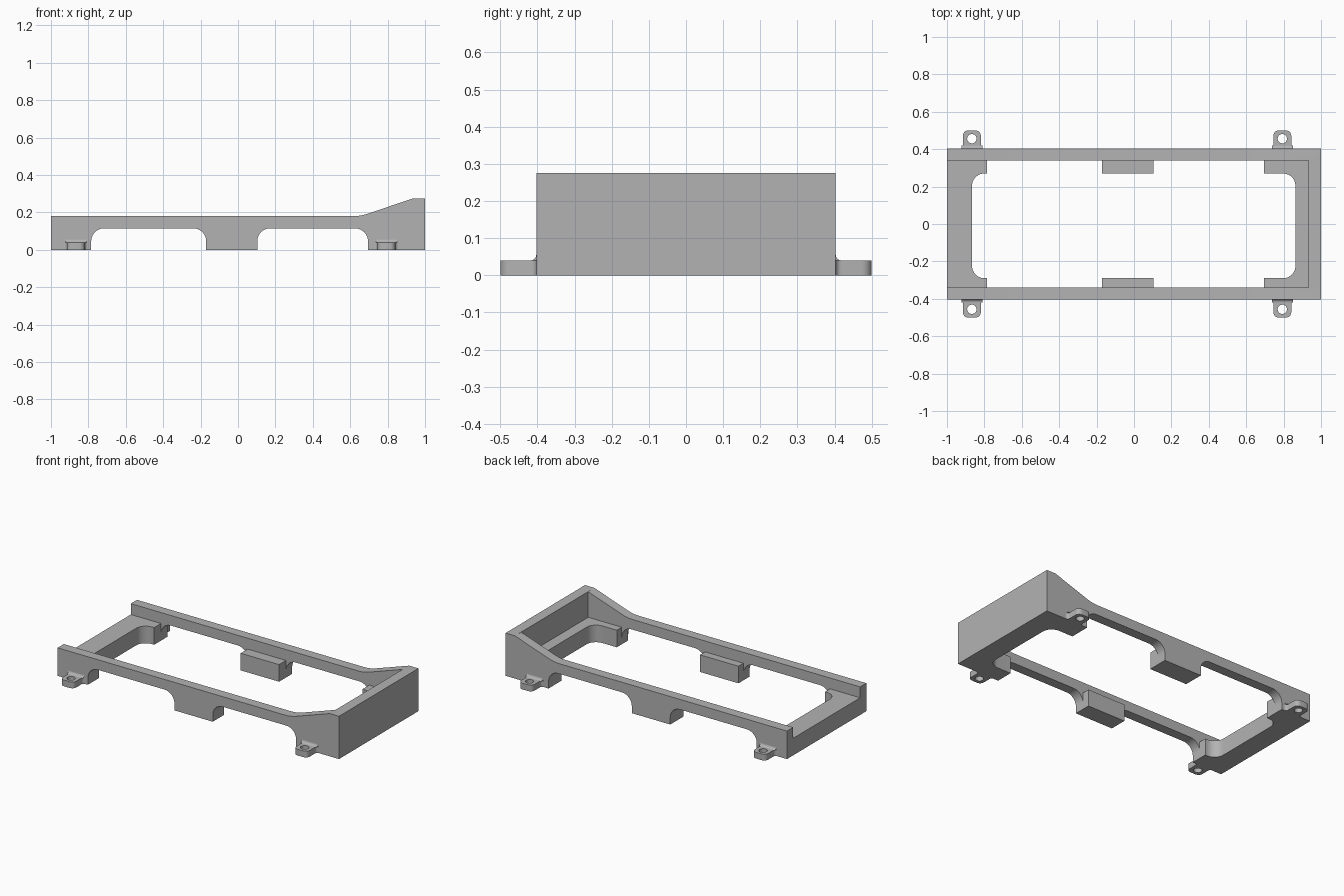
import bpy, bmesh
from math import sin, cos, radians
from mathutils import Vector

cube = bpy.data.objects.get("Cube")
if cube:
    bpy.data.objects.remove(cube)

grey = bpy.data.materials.new("plain grey")
grey.use_nodes = True
COLOUR = (0.45, 0.45, 0.45, 1)
grey.diffuse_color = COLOUR
grey.node_tree.nodes["Principled BSDF"].inputs["Base Color"].default_value = COLOUR

WALL_OUT, WALL_IN = 0.403, 0.34
EMBED = 0.37
SHELF, ARCH = 0.11, 0.115
PAD_FRONT, PAD_BACK = -0.29, 0.27


def arc(cx, cy, r, start, end, steps=10):
    angles = [radians(start + (end - start) * i / steps) for i in range(steps + 1)]
    return [(cx + r * cos(a), cy + r * sin(a)) for a in angles]


def prism(name, outline, low, high, axis="z"):
    """Extrude a flat outline along one axis."""
    place = {"x": lambda a, b, c: (c, a, b),
             "y": lambda a, b, c: (a, c, b),
             "z": lambda a, b, c: (a, b, c)}[axis]
    bm = bmesh.new()
    face = bm.faces.new([bm.verts.new(place(a, b, low)) for a, b in outline])
    moved = bmesh.ops.extrude_face_region(bm, geom=[face])["geom"]
    shift = Vector(place(0, 0, high - low))
    bmesh.ops.translate(bm, vec=shift, verts=[v for v in moved if isinstance(v, bmesh.types.BMVert)])
    bmesh.ops.recalc_face_normals(bm, faces=bm.faces)
    mesh = bpy.data.meshes.new(name)
    bm.to_mesh(mesh)
    bm.free()
    mesh.materials.append(grey)
    obj = bpy.data.objects.new(name, mesh)
    bpy.context.collection.objects.link(obj)
    return obj


def box(name, x0, x1, y0, y1, z0, z1):
    return prism(name, [(x0, y0), (x1, y0), (x1, y1), (x0, y1)], z0, z1)


def activate(obj):
    bpy.ops.object.select_all(action="DESELECT")
    obj.select_set(True)
    bpy.context.view_layer.objects.active = obj


def combine(target, other, operation="UNION"):
    activate(target)
    mod = target.modifiers.new("join", "BOOLEAN")
    mod.operation, mod.solver, mod.object = operation, "EXACT", other
    bpy.ops.object.modifier_apply(modifier=mod.name)
    bpy.data.objects.remove(other)


# Side rails: arched underside, ramp rising to the tall end
def opening(x0, x1, r=0.07):
    z = ARCH - r
    return ([(x0, 0)] + arc(x0 + r, z, r, 180, 90)
            + arc(x1 - r, z, r, 90, 0) + [(x1, 0)])


rail = ([(-1, 0)] + opening(-0.785, -0.17) + opening(0.103, 0.695)
        + [(1, 0), (1, 0.275), (0.935, 0.275), (0.70, 0.195), (0.67, 0.186),
           (0.64, 0.181), (0.61, 0.18), (-1, 0.18)])
frame = prism("frame", rail, -WALL_OUT, -WALL_IN, "y")
parts = [prism("back_rail", rail, WALL_IN, WALL_OUT, "y")]


# End shelves with rounded inner corners
def shelf(name, outer, inner, pad_end, r=0.066):
    s = 1 if inner > outer else -1
    front = arc(0, PAD_FRONT + r, r, 270, 180)
    back = arc(0, PAD_BACK - r, r, 180, 90)
    curve = [(inner + s * (r + x), y) for x, y in front + back]
    outline = ([(outer, -EMBED), (pad_end, -EMBED), (pad_end, PAD_FRONT)] + curve
               + [(pad_end, PAD_BACK), (pad_end, EMBED), (outer, EMBED)])
    return prism(name, outline, 0, SHELF)


parts += [shelf("right_shelf", -1, -0.866, -0.785),
          shelf("left_shelf", 1, 0.863, 0.695),
          box("end_wall", 0.933, 1, -EMBED, EMBED, 0, 0.275),
          box("front_pad", -0.17, 0.103, -EMBED, PAD_FRONT, 0, SHELF),
          box("back_pad", -0.17, 0.103, PAD_BACK, EMBED, 0, SHELF)]
for part in parts:
    combine(frame, part)


# Screw tabs with flared roots and a hole
def tab(name, x, side):
    w, tip, r, f, top = 0.048, 0.5, 0.028, 0.016, 0.04
    half = arc(w + f, WALL_OUT + f, f, 270, 180, 6) + arc(w - r, tip - r, r, 0, 90, 6)
    outline = half + [(-a, b) for a, b in reversed(half)]
    obj = prism(name, [(x + a, side * b) for a, b in outline], 0, top)
    hole = prism("hole", arc(x, side * 0.456, 0.025, 0, 345, 23), -0.1, 0.1)
    combine(obj, hole, "DIFFERENCE")
    # small fillet between the tab top and the rail
    curve = arc(WALL_OUT + f, top + f, f, 270, 180, 6)
    fillet = prism(name + "_fillet", [(side * a, b) for a, b in curve + [(WALL_OUT, top)]],
                   x - w - f / 2, x + w + f / 2, "x")
    return [obj, fillet]


finished = [frame]
for end, x in (("right", -0.867), ("left", 0.793)):
    for face, side in (("front", -1), ("back", 1)):
        finished += tab(f"{face}_{end}_tab", x, side)

for obj in finished:
    activate(obj)
    bpy.ops.object.shade_smooth_by_angle(angle=radians(30))
